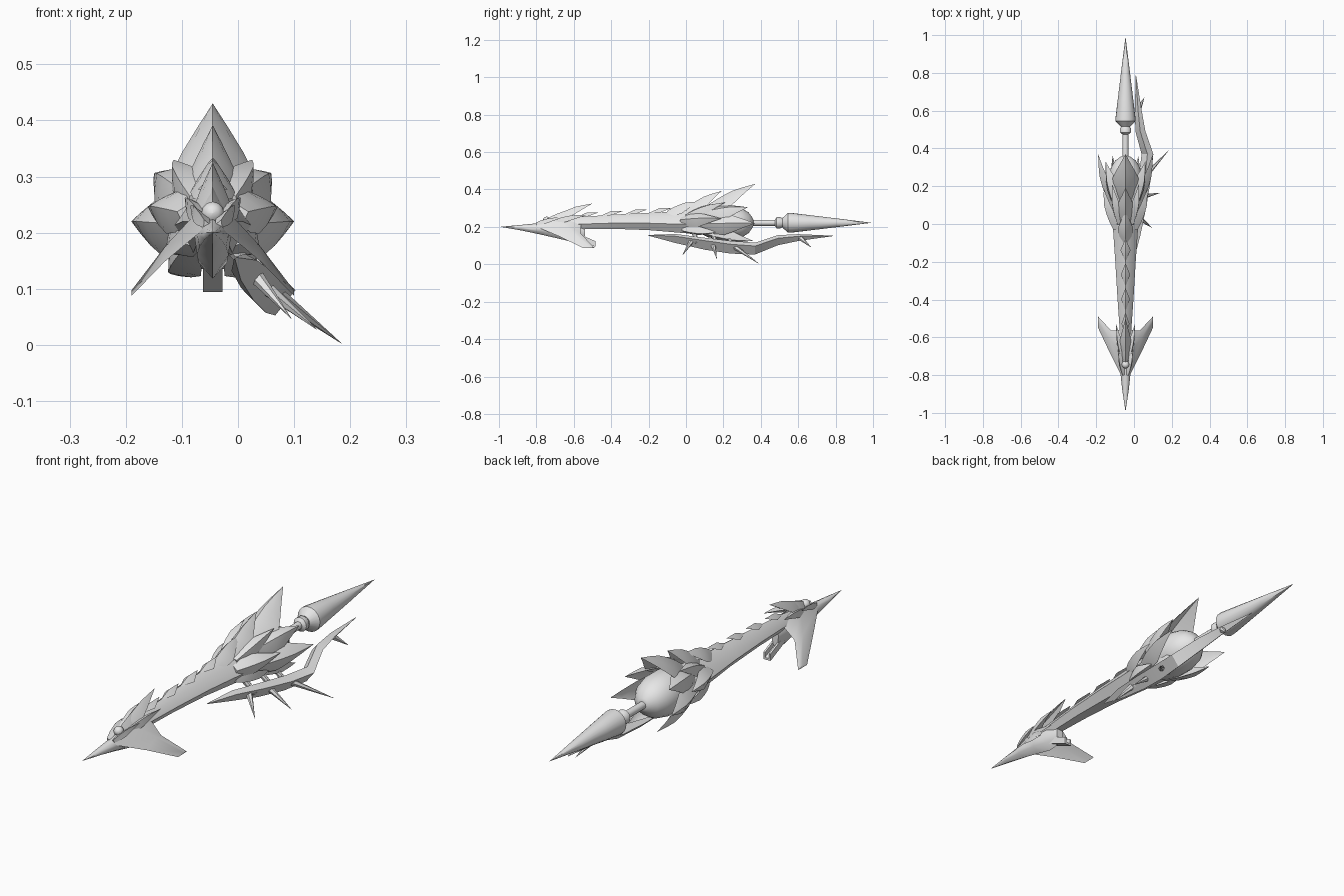
import bpy, bmesh, math
from mathutils import Vector as V

if "Cube" in bpy.data.objects:
    bpy.data.objects.remove(bpy.data.objects["Cube"])

AXIS_X, AXIS_Z = -0.045, 0.222
steel = bpy.data.materials.new("pale grey steel")
steel.diffuse_color = (0.8, 0.8, 0.8, 1)
steel.use_nodes = True
steel.node_tree.nodes["Principled BSDF"].inputs["Base Color"].default_value = steel.diffuse_color


def loft(name, rings, angle=35):
    """Skin closed rings of equal length, cap both ends; x is measured from the weapon axis."""
    bm = bmesh.new()
    rows = [[bm.verts.new(V(p) + V((AXIS_X, 0, 0))) for p in r] for r in rings]
    n = len(rows[0])
    for a, b in zip(rows, rows[1:]):
        for i in range(n):
            j = (i + 1) % n
            bm.faces.new((a[i], a[j], b[j], b[i]))
    bm.faces.new(rows[0])
    bm.faces.new(rows[-1])
    bmesh.ops.remove_doubles(bm, verts=bm.verts, dist=0.0003)
    bmesh.ops.recalc_face_normals(bm, faces=bm.faces)
    me = bpy.data.meshes.new(name)
    bm.to_mesh(me)
    bm.free()
    ob = bpy.data.objects.new(name, me)
    bpy.context.collection.objects.link(ob)
    me.materials.append(steel)
    bpy.context.view_layer.objects.active = ob
    ob.select_set(True)
    bpy.ops.object.shade_smooth_by_angle(angle=math.radians(angle))
    ob.select_set(False)
    return ob


def lathe(name, profile, sides=20, z=AXIS_Z, x=0):
    """Turned part along y from (y, radius) points."""
    ring = [2 * math.pi * i / sides for i in range(sides)]
    return loft(name, [[(x + r * math.cos(a), y, z + r * math.sin(a)) for a in ring]
                       for y, r in profile])


LEAF = ((0, .5), (.2, .88), (.4, 1), (.6, .7), (.8, .35), (1, .005))
DIAMOND = ((0, .02), (.5, 1), (1, .02))


def leaf(name, base, tip, width, out, bulge=0.0, cup=0.5, thick=0.012, outline=LEAF):
    """Pointed, cupped blade with a ridge on the side facing out."""
    base, tip, out = V(base), V(tip), V(out)
    along = (tip - base).normalized()
    side = along.cross(out).normalized()
    up = side.cross(along).normalized()
    rings = []
    for t, w in outline:
        c = base.lerp(tip, t) + up * bulge * math.sin(math.pi * t)
        w0, th = w * width, thick * min(1, w * 1.5)
        rings.append([c + side * w0 - up * cup * w0,
                      c + side * w0 * .55 - up * cup * w0 * .35 + up * th * .3,
                      c + up * th,
                      c - side * w0 * .55 - up * cup * w0 * .35 + up * th * .3,
                      c - side * w0 - up * cup * w0,
                      c - up * th * .5])
    return loft(name, rings, 50)


def spike(name, a, b, r0, r1=0.0004, sides=6):
    """Tapered rod between two points."""
    a, b = V(a), V(b)
    q = (b - a).to_track_quat('Z', 'Y')
    ring = [2 * math.pi * i / sides for i in range(sides)]
    return loft(name, [[p + q @ V((r * math.cos(t), r * math.sin(t), 0)) for t in ring]
                       for p, r in ((a, r0), (b, r1))])


def flip(p, s):
    return (p[0] * s, p[1], p[2])


# Rear spear point, collar, shaft and bulb
lathe("rear_point", [(.515, .025), (.545, .053), (.56, .053), (.66, .041), (.8, .024), (.99, .0004)])
lathe("collar", [(.475, .016), (.485, .03), (.505, .03), (.515, .023), (.54, .023)])
lathe("shaft", [(.3, .016), (.49, .016)], 12)
lathe("bulb", [(.06, .05), (.12, .078), (.19, .089), (.25, .089), (.3, .077), (.335, .055), (.355, .028), (.36, .016)], 24)

# Tapered faceted handle: y, half width, bottom, top
handle = []
for y, w, lo, hi in ((-.72, .018, .195, .235), (-.6, .028, .19, .25), (-.4, .042, .19, .265),
                     (-.2, .054, .183, .275), (0, .068, .166, .285), (.1, .074, .158, .30), (.2, .06, .16, .29)):
    m = lo + (hi - lo) * .4
    handle.append([(0, y, hi), (w * .55, y, hi - (hi - lo) * .22), (w, y, m), (w * .5, y, lo),
                   (-w * .5, y, lo), (-w, y, m), (-w * .55, y, hi - (hi - lo) * .22)])
loft("handle", handle, 25)

# Diamond scales along the spine
for i in range(5):
    y = -.53 + .13 * i
    z = .256 + .008 * i
    leaf("spine_scale", (0, y - .06, z - .006), (0, y + .06, z + .02), .021 + .002 * i, (0, 0, 1),
         .003, .5, .01, DIAMOND)

# Large spine blades
leaf("spine_blade_small", (0, -.1, .275), (0, .07, .335), .04, (0, 0, 1), .008, .9)
leaf("spine_blade_middle", (0, -.02, .275), (0, .19, .392), .05, (0, 0, 1), .008, 1.0)
leaf("spine_blade_large", (0, .09, .285), (0, .37, .43), .078, (0, 0, 1), .012, .8)

# Petals around the bulb: base, tip, half width, outward direction
petals = [
    ((.05, .09, .27), (.105, .33, .305), .058, (.8, 0, .7)),
    ((.035, .0, .26), (.07, .21, .33), .035, (.7, 0, .7)),
    ((.07, .09, .215), (.145, .37, .22), .058, (1, 0, .1)),
    ((.055, -.03, .235), (.115, .19, .245), .04, (1, 0, .3)),
    ((.05, .1, .17), (.068, .36, .125), .045, (.8, 0, -.6)),
    ((.045, -.02, .185), (.08, .17, .172), .033, (.8, 0, -.6)),
]
for s in (1, -1):
    for b, t, w, o in petals:
        leaf("bulb_petal", flip(b, s), flip(t, s), w, flip(o, s), .012, .5)

# Beak with a rounded keel: y, half width, bottom, top
beak = []
for y, w, lo, hi in ((-.99, .0005, .2, .201), (-.88, .017, .181, .211), (-.78, .028, .16, .221),
                     (-.68, .033, .137, .235), (-.6, .03, .118, .235), (-.54, .016, .125, .215)):
    m = lo + (hi - lo) * .62
    beak.append([(0, y, hi), (w * .6, y, hi - (hi - m) * .35), (w, y, m), (w * .85, y, lo + (m - lo) * .4),
                 (0, y, lo), (-w * .85, y, lo + (m - lo) * .4), (-w, y, m), (-w * .6, y, hi - (hi - m) * .35)])
loft("beak", beak, 50)

# Slanted bracket behind the beak
for x0, x1, z0, z1 in ((-.017, -.009, 0, .03), (.009, .017, 0, .03), (-.017, .017, 0, .009)):
    loft("rear_bracket", [[(x0, y, z + z0), (x1, y, z + z0), (x1, y, z + z1), (x0, y, z + z1)]
                          for y, z in ((-.6, .145), (-.485, .094))])

# Head jewel, crest and horns
lathe("head_jewel", [(-.765 + .02 * (1 - math.cos(math.pi * i / 6)), .0004 + .02 * math.sin(math.pi * i / 6))
                     for i in range(7)], 12, .235)
leaf("head_crest", (0, -.71, .245), (0, -.5, .325), .03, (0, 0, 1), .004, .9)
leaf("head_crest_front", (0, -.74, .235), (0, -.6, .288), .02, (0, 0, 1), .003, .9)
for s in (1, -1):
    leaf("head_horn", (.015 * s, -.72, .225), (.05 * s, -.53, .262), .02, (.5 * s, 0, .8), .006)
    leaf("brow_plate", (.012 * s, -.8, .215), (.04 * s, -.66, .248), .014, (.4 * s, 0, .9), .004)

# Swept side wings: leading edge, ridge, trailing edge at three stations
stations = [((.018, -.81, .205), (.025, -.68, .24), (.02, -.56, .22)),
            ((.086, -.675, .148), (.083, -.61, .178), (.075, -.565, .168)),
            ((.145, -.55, .087), (.145, -.52, .097), (.145, -.49, .088))]
for s in (1, -1):
    loft("head_wing", [[flip(a, s), flip(b, s), flip(c, s), flip((b[0], b[1], b[2] - .022 + .006 * i), s)]
                       for i, (a, b, c) in enumerate(stations)], 40)

# Offset curved arm, a flat strap leaning down to one side
d, n = V((.8, 0, -.6)), V((.62, 0, .78))
arm = []
for x, y, z, b, t in ((.04, -.2, .155, .002, .001), (.055, -.06, .14, .023, .012), (.08, .1, .112, .031, .016),
                      (.1, .24, .093, .032, .018), (.115, .37, .086, .029, .018), (.078, .49, .13, .024, .016),
                      (.067, .6, .144, .016, .011), (.055, .785, .152, .001, .001)):
    c = V((x, y, z))
    arm.append([c + n * b + d * t, c - n * b + d * t, c - n * b * .85 - d * t, c + n * b * .85 - d * t])
loft("side_arm", arm, 20)

# Thorns on the arm
for a, b in (((.075, .03, .125), (.14, -.02, .047)), ((.09, .145, .105), (.185, .165, .028)),
             ((.11, .26, .094), (.229, .39, .003)), ((.07, .61, .142), (.1, .67, .09))):
    spike("arm_thorn", a, b, .014)

# Struts joining arm and body
for y in (.04, .14, .22):
    spike("arm_strut", (.03, y, .18), (.085, y + .02, .112), .014, .011, 8)
